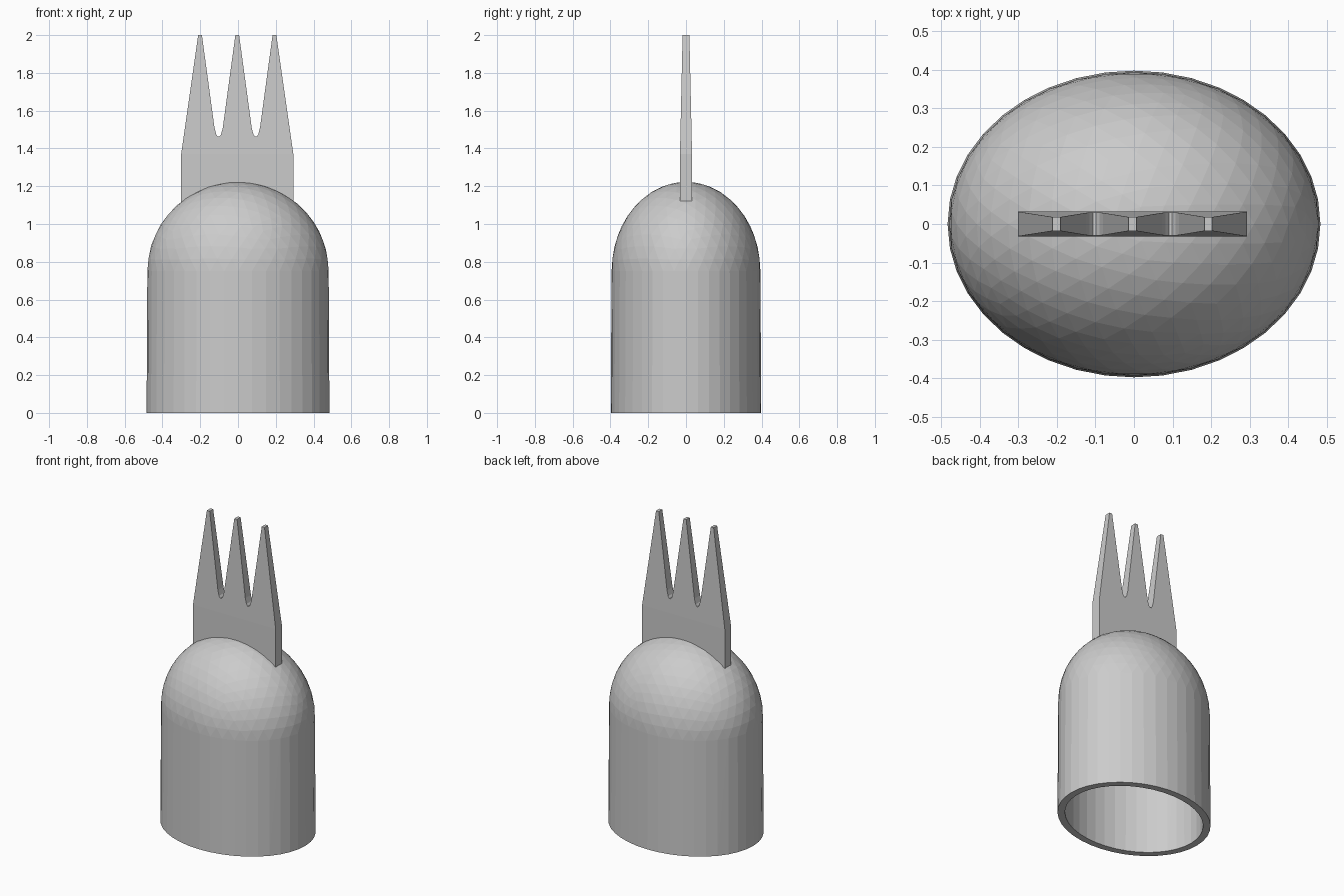
import bpy, bmesh, math

if "Cube" in bpy.data.objects:
    bpy.data.objects.remove(bpy.data.objects["Cube"])

grey = bpy.data.materials.new("light grey")
grey.diffuse_color = (0.6, 0.6, 0.6, 1)
grey.use_nodes = True
grey.node_tree.nodes["Principled BSDF"].inputs["Base Color"].default_value = grey.diffuse_color


def finish(bm, name):
    bmesh.ops.recalc_face_normals(bm, faces=bm.faces)
    mesh = bpy.data.meshes.new(name)
    bm.to_mesh(mesh)
    bm.free()
    mesh.materials.append(grey)
    obj = bpy.data.objects.new(name, mesh)
    bpy.context.collection.objects.link(obj)
    return obj


# Faceted elliptical dome on a slightly flared tube, open below; returns its bottom ring
def add_skin(bm, rx, ry, spring, height, flare):
    ball = bmesh.new()
    bmesh.ops.create_icosphere(ball, subdivisions=4, radius=1)
    verts, ring = [], []
    for v in ball.verts:
        x, y, z = v.co
        if z > -0.06:
            verts.append(bm.verts.new((x * rx, y * ry, spring + z * height)))
            if z < 0.06:
                r = math.hypot(x, y)
                foot = bm.verts.new((x / r * (rx + flare), y / r * (ry + flare), 0))
                ring.append((math.atan2(y, x) % math.tau, foot))
    ball.free()
    feet = [v for _, v in sorted(ring, key=lambda p: p[0])]
    bmesh.ops.convex_hull(bm, input=verts + feet)
    base = [f for f in bm.faces if all(abs(v.co.z) < 1e-4 for v in f.verts)]
    bmesh.ops.delete(bm, geom=base, context='FACES_ONLY')
    # clear leftover edges across the opening
    loose = [e for e in bm.edges if not e.link_faces]
    bmesh.ops.delete(bm, geom=loose, context='EDGES')
    return feet


# Hollow cap: outer and inner skins joined by a flat rim
bm = bmesh.new()
outer = add_skin(bm, 0.480, 0.394, 0.75, 0.473, 0.004)
inner = add_skin(bm, 0.436, 0.351, 0.75, 0.43, 0.004)
n = len(outer)
for i in range(n):
    j = (i + 1) % n
    bm.faces.new((outer[i], outer[j], inner[j], inner[i]))
finish(bm, "hollow_cap")

# Three-pronged fork outline, its foot following the dome just under the surface
cx = -0.004
pts = [(-0.297, 1.37)]
for i, tip in enumerate((-0.197, 0, 0.197)):
    pts += [(tip - 0.01, 2.0), (tip + 0.01, 2.0)]
    if i < 2:
        mid = tip + 0.0985
        pts += [(mid + dx, z) for dx, z in
                ((-0.022, 1.51), (-0.013, 1.475), (-0.004, 1.462),
                 (0.004, 1.462), (0.013, 1.475), (0.022, 1.51))]
pts.append((0.297, 1.37))
for i in range(13):
    x = 0.297 - 0.594 * i / 12
    pts.append((x, 0.745 + 0.46 * math.sqrt(1 - (x / 0.478) ** 2)))

# Front and back outlines joined by side walls
bm = bmesh.new()
front = [bm.verts.new((x + cx, -1, z)) for x, z in pts]
back = [bm.verts.new((x + cx, 1, z)) for x, z in pts]
bm.faces.new(front)
bm.faces.new(back[::-1])
for i in range(len(pts)):
    j = (i + 1) % len(pts)
    bm.faces.new((front[i], back[i], back[j], front[j]))
bmesh.ops.bisect_plane(bm, geom=bm.verts[:] + bm.edges[:] + bm.faces[:],
                       plane_co=(0, 0, 1.37), plane_no=(0, 0, 1), dist=1e-5)
# The prongs thin out towards their tips
for v in bm.verts:
    t = max(0, (v.co.z - 1.37) / 0.63)
    v.co.y *= 0.032 - 0.014 * t
finish(bm, "fork_prongs")
